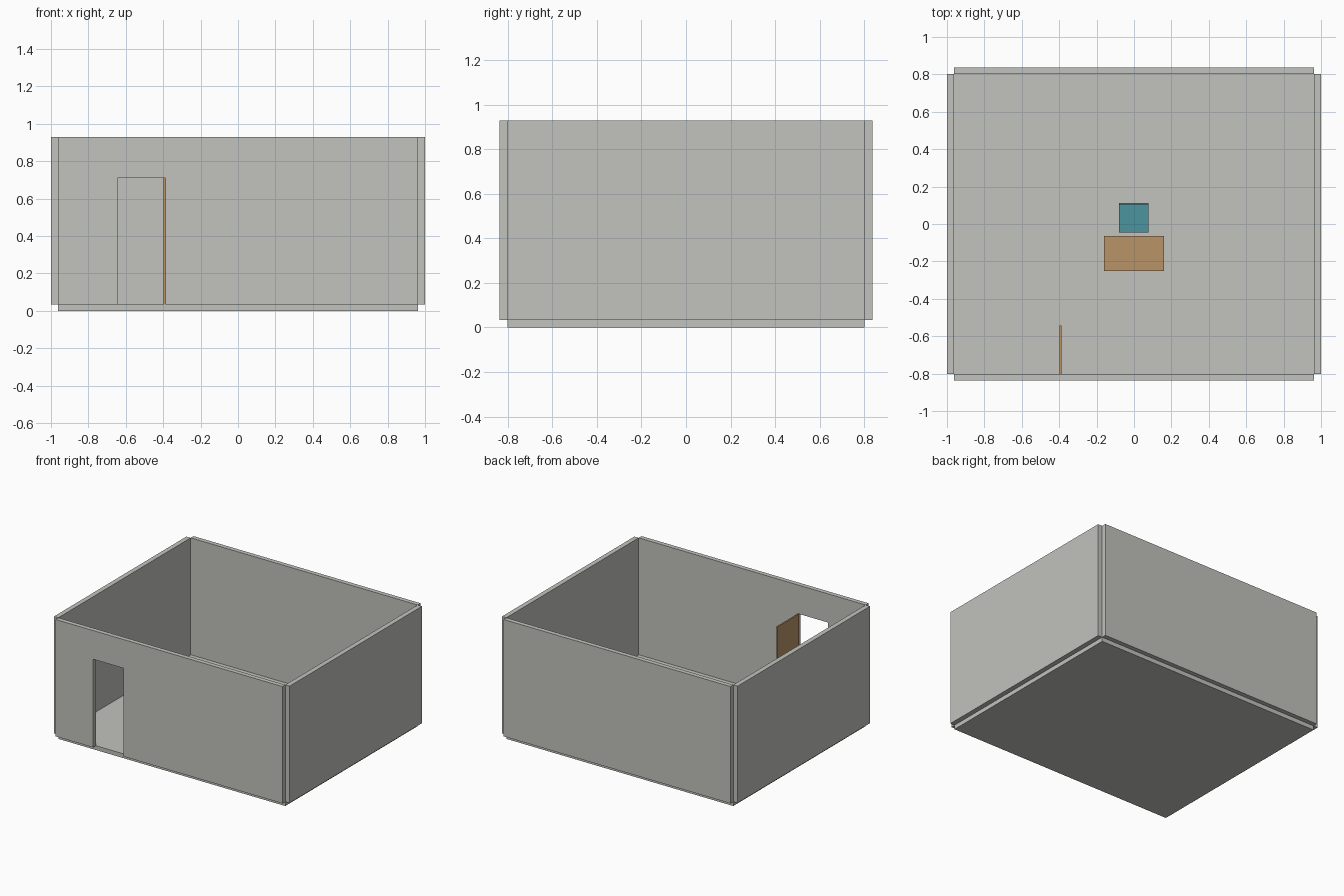
import bpy
import bmesh

default = bpy.data.objects.get("Cube")
if default:
    bpy.data.objects.remove(default, do_unlink=True)


def material(name, rgb):
    mat = bpy.data.materials.new(name)
    mat.use_nodes = True
    colour = (*rgb, 1)
    mat.diffuse_color = colour
    mat.node_tree.nodes["Principled BSDF"].inputs["Base Color"].default_value = colour
    return mat


GREY = material("warm grey plaster", (0.54, 0.54, 0.51))
WOOD = material("light wood", (0.48, 0.296, 0.138))
TEAL = material("teal", (0.072, 0.296, 0.342))


def finish(name, bm, mat):
    bmesh.ops.recalc_face_normals(bm, faces=bm.faces)
    mesh = bpy.data.meshes.new(name)
    bm.to_mesh(mesh)
    bm.free()
    mesh.materials.append(mat)
    obj = bpy.data.objects.new(name, mesh)
    bpy.context.collection.objects.link(obj)
    return obj


def box(name, x, y, z, mat):
    """Box given as (low, high) ranges on each axis."""
    bm = bmesh.new()
    bmesh.ops.create_cube(bm, size=1)
    for v in bm.verts:
        v.co = [(lo + hi) / 2 + c * (hi - lo)
                for c, (lo, hi) in zip(v.co, (x, y, z))]
    return finish(name, bm, mat)


def legs(name, x, y, top, size, mat):
    """Four square legs at the corners of a rectangle."""
    for side, x0 in (("right", x[0]), ("left", x[1] - size)):
        for end, y0 in (("front", y[0]), ("back", y[1] - size)):
            box(f"{name}_leg_{end}_{side}", (x0, x0 + size), (y0, y0 + size),
                (FLOOR, top), mat)


# Room dimensions
IN_X, IN_Y = 0.963, 0.802
OUT_X, OUT_Y = 1.0, 0.837
FLOOR, TOP = 0.033, 0.93
DOOR_L, DOOR_R, DOOR_TOP = -0.645, -0.387, 0.71

# Floor slab and the three plain walls
box("floor", (-IN_X, IN_X), (-IN_Y, IN_Y), (0, FLOOR), GREY)
box("back_wall", (-IN_X, IN_X), (IN_Y, OUT_Y), (FLOOR, TOP), GREY)
box("left_wall", (IN_X, OUT_X), (-IN_Y, IN_Y), (FLOOR, TOP), GREY)
box("right_wall", (-OUT_X, -IN_X), (-IN_Y, IN_Y), (FLOOR, TOP), GREY)

# Front wall: outline with a doorway notch, extruded to its thickness
outline = [(-IN_X, FLOOR), (DOOR_L, FLOOR), (DOOR_L, DOOR_TOP), (DOOR_R, DOOR_TOP),
           (DOOR_R, FLOOR), (IN_X, FLOOR), (IN_X, TOP), (-IN_X, TOP)]
bm = bmesh.new()
face = bm.faces.new([bm.verts.new((x, -OUT_Y, z)) for x, z in outline])
extruded = bmesh.ops.extrude_face_region(bm, geom=[face])["geom"]
bmesh.ops.translate(bm, vec=(0, OUT_Y - IN_Y, 0),
                    verts=[g for g in extruded if isinstance(g, bmesh.types.BMVert)])
finish("front_wall", bm, GREY)

# Door leaf standing open into the room
box("door", (-0.398, DOOR_R), (-IN_Y, -0.543), (FLOOR, DOOR_TOP), WOOD)

# Desk
desk_x, desk_y = (-0.16, 0.16), (-0.252, -0.063)
box("desk_top", desk_x, desk_y, (0.255, 0.27), WOOD)
legs("desk", desk_x, desk_y, 0.255, 0.016, WOOD)

# Chair with its backrest away from the desk
chair_x, chair_y = (-0.08, 0.077), (-0.045, 0.113)
box("chair_seat", chair_x, chair_y, (0.165, 0.18), TEAL)
box("chair_backrest", chair_x, (0.102, 0.113), (0.18, 0.33), TEAL)
legs("chair", chair_x, chair_y, 0.165, 0.012, TEAL)
